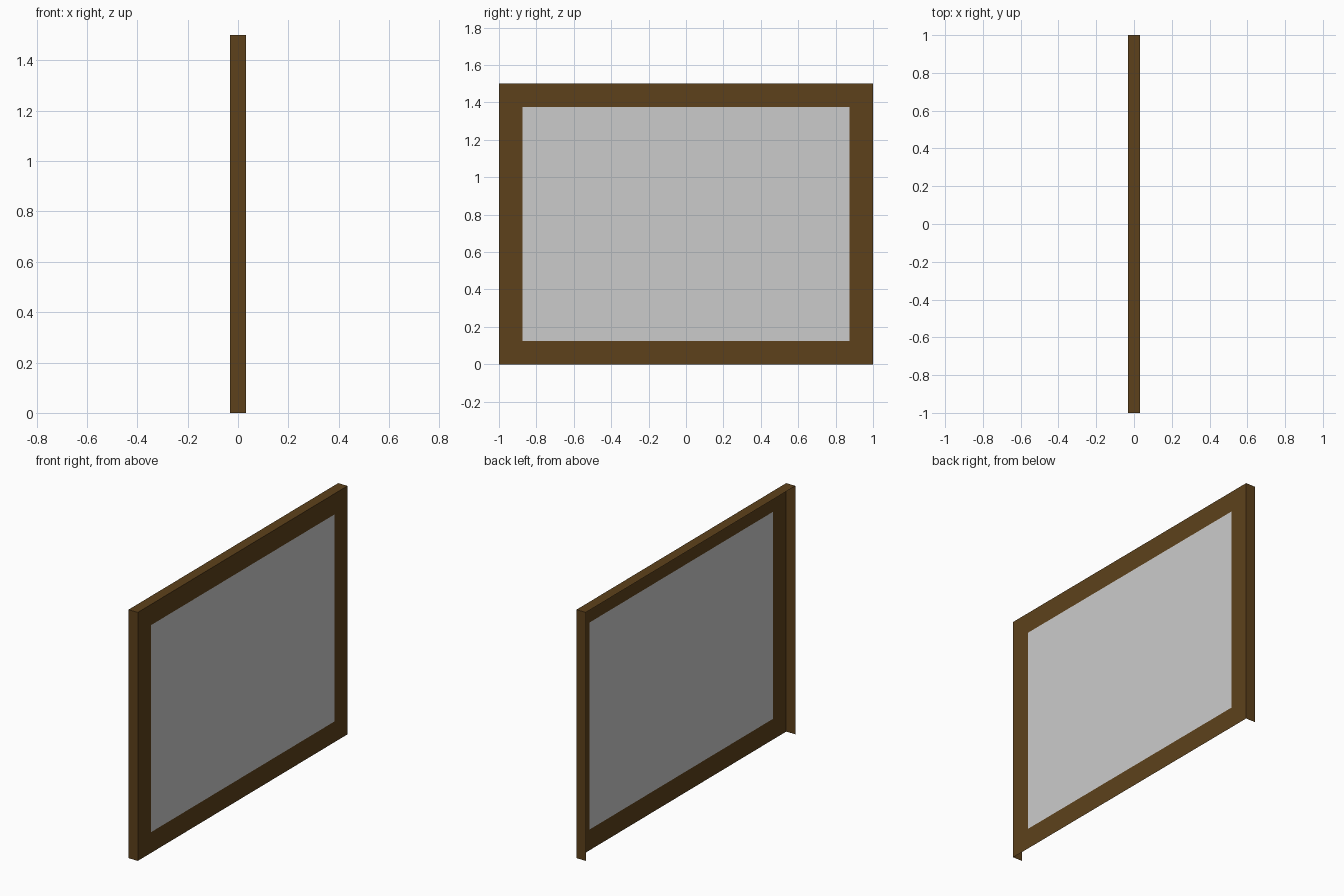
import bpy, bmesh
from mathutils import Matrix

if "Cube" in bpy.data.objects:
    bpy.data.objects.remove(bpy.data.objects["Cube"])

HALF_DEPTH, WIDTH, HEIGHT, BORDER = 0.031, 2.0, 1.5, 0.125


def add_mesh(name, bm):
    mesh = bpy.data.meshes.new(name)
    bm.to_mesh(mesh)
    bm.free()
    obj = bpy.data.objects.new(name, mesh)
    bpy.context.collection.objects.link(obj)
    return obj


# Frame: a shell with a bordered face on +x, open behind and underneath
bm = bmesh.new()
bmesh.ops.create_cube(bm, size=1, matrix=Matrix.Translation((0, 0, HEIGHT / 2))
                      @ Matrix.Diagonal((2 * HALF_DEPTH, WIDTH, HEIGHT, 1)))
bm.normal_update()
open_sides = [f for f in bm.faces if f.normal.x < -0.5 or f.normal.z < -0.5]
bmesh.ops.delete(bm, geom=open_sides, context='FACES')
face = next(f for f in bm.faces if f.normal.x > 0.5)
# Inset from the four edges leaves the mitred border around the opening
bmesh.ops.inset_region(bm, faces=[face], thickness=BORDER,
                       use_even_offset=True, use_boundary=True)
bmesh.ops.delete(bm, geom=[face], context='FACES')
frame = add_mesh("frame", bm)
brown = bpy.data.materials.new("dark_wood")
brown.diffuse_color = (0.11, 0.053, 0.011, 1)
brown.use_nodes = True
brown.node_tree.nodes["Principled BSDF"].inputs["Base Color"].default_value = brown.diffuse_color
frame.data.materials.append(brown)

# Board: a flat grey sheet filling the opening, flush with the border
bm = bmesh.new()
y, z0, z1 = WIDTH / 2 - BORDER, BORDER, HEIGHT - BORDER
corners = [(-y, z0), (y, z0), (y, z1), (-y, z1)]
bm.faces.new([bm.verts.new((HALF_DEPTH, a, b)) for a, b in corners])
add_mesh("board", bm)
